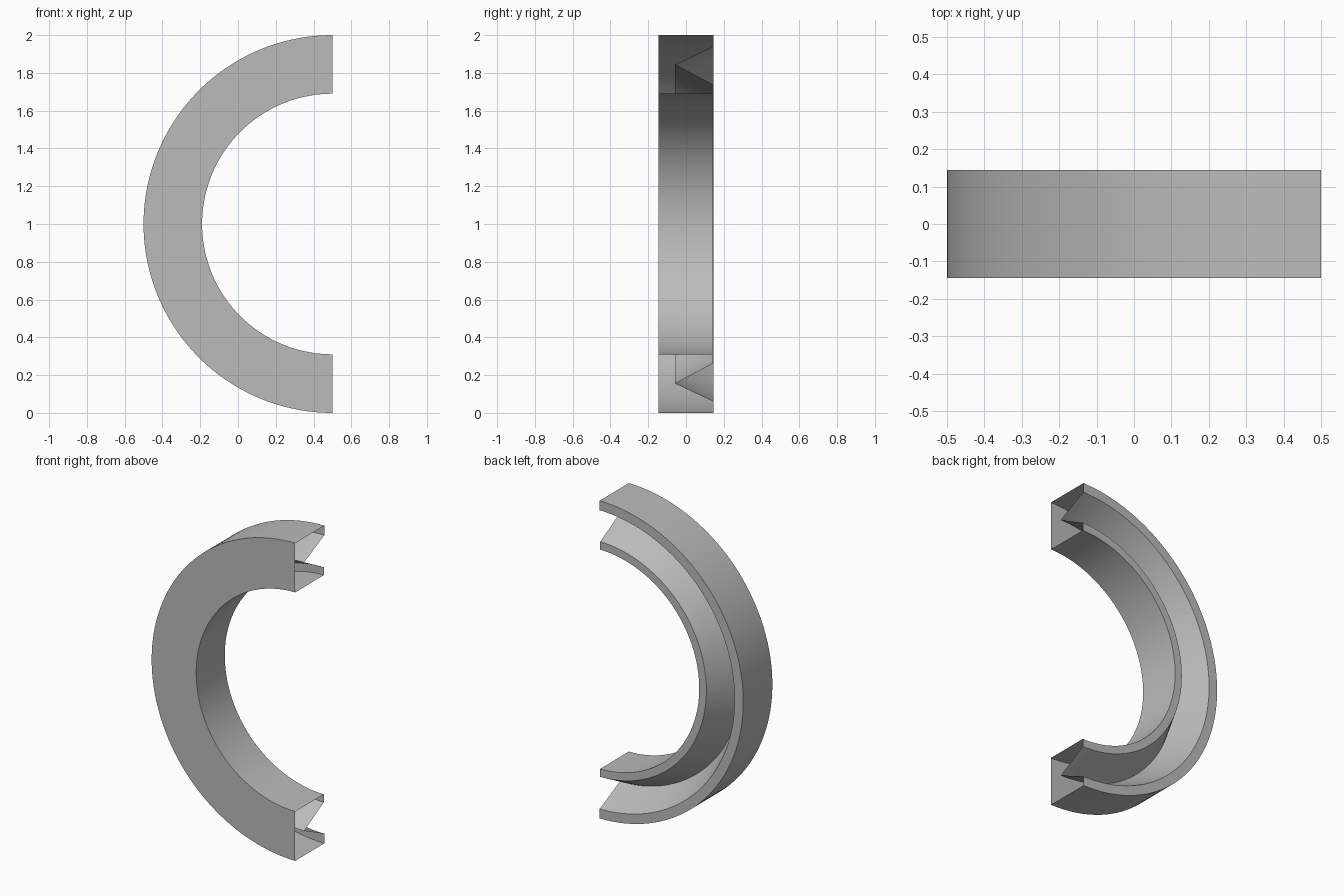
import bpy, bmesh, math

if "Cube" in bpy.data.objects:
    bpy.data.objects.remove(bpy.data.objects["Cube"], do_unlink=True)

# Plain grey finish
grey = bpy.data.materials.new("plain grey")
grey.use_nodes = True
colour = (0.5, 0.5, 0.5, 1)
grey.diffuse_color = colour
grey.node_tree.nodes["Principled BSDF"].inputs["Base Color"].default_value = colour

# Hollow cross-section as (radius, y): flat front, V groove at the back
profile = [(1.0, -0.145), (1.0, 0.145), (0.94, 0.145), (0.845, -0.057),
           (0.74, 0.14), (0.69, 0.14), (0.69, -0.145)]
STEPS = 72

# Sweep the section through half a turn, leaving both ends open
bm = bmesh.new()
rings = []
for i in range(STEPS + 1):
    a = math.pi * (0.5 + i / STEPS)
    rings.append([bm.verts.new((0.5 + r * math.cos(a), y, 1 + r * math.sin(a)))
                  for r, y in profile])
for near, far in zip(rings, rings[1:]):
    for k in range(len(profile)):
        n = (k + 1) % len(profile)
        bm.faces.new((near[k], near[n], far[n], far[k]))
bmesh.ops.recalc_face_normals(bm, faces=bm.faces)

# Make the flat front point forwards, so the whole shell faces outwards
bm.normal_update()
front = min(bm.faces, key=lambda f: f.calc_center_median().y)
if front.normal.y > 0:
    bmesh.ops.reverse_faces(bm, faces=bm.faces)

mesh = bpy.data.meshes.new("grooved_half_ring")
bm.to_mesh(mesh)
bm.free()
mesh.materials.append(grey)
ring = bpy.data.objects.new("grooved_half_ring", mesh)
bpy.context.collection.objects.link(ring)

# Smooth around the curve, crisp along the section corners
bpy.ops.object.select_all(action="DESELECT")
ring.select_set(True)
bpy.context.view_layer.objects.active = ring
bpy.ops.object.shade_smooth_by_angle(angle=math.radians(30))
